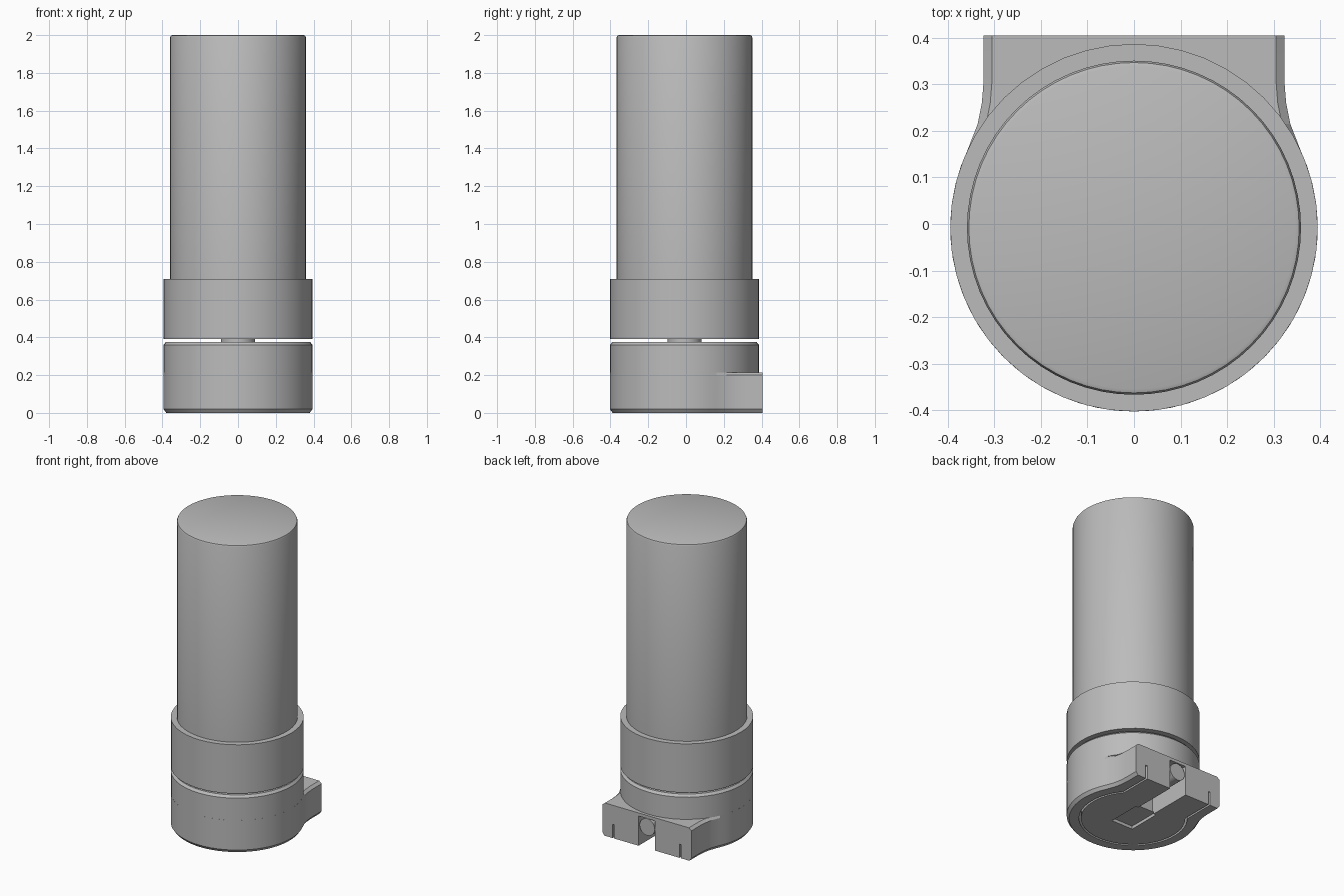
import bpy, bmesh
from math import sin, cos, atan2, pi, radians

cube = bpy.data.objects.get("Cube")
if cube:
    bpy.data.objects.remove(cube, do_unlink=True)

AXIS_Y = -0.008
BODY_R = 0.395
BACK = 0.405

grey = bpy.data.materials.new("plain_grey")
grey.use_nodes = True
grey.diffuse_color = (0.5, 0.5, 0.5, 1)
grey.node_tree.nodes["Principled BSDF"].inputs["Base Color"].default_value = (0.5, 0.5, 0.5, 1)


def finish(bm, name):
    bmesh.ops.recalc_face_normals(bm, faces=bm.faces)
    mesh = bpy.data.meshes.new(name)
    bm.to_mesh(mesh)
    bm.free()
    mesh.materials.append(grey)
    obj = bpy.data.objects.new(name, mesh)
    bpy.context.collection.objects.link(obj)
    return obj


def loft(name, loops):
    """Skin a stack of equal-length point loops and cap both ends."""
    bm = bmesh.new()
    rings = [[bm.verts.new(p) for p in loop] for loop in loops]
    n = len(rings[0])
    for a, b in zip(rings, rings[1:]):
        for i in range(n):
            j = (i + 1) % n
            bm.faces.new((a[i], a[j], b[j], b[i]))
    bm.faces.new(rings[0][::-1])
    bm.faces.new(rings[-1])
    return finish(bm, name)


def turned(name, profile, sides):
    """Round part from (radius, z) pairs about the main axis."""
    return loft(name, [[(r * cos(2 * pi * i / sides), AXIS_Y + r * sin(2 * pi * i / sides), z)
                        for i in range(sides)] for r, z in profile])


def prism(name, outline, z0, z1):
    return loft(name, [[(x, y, z) for x, y in outline] for z in (z0, z1)])


def box(name, half_w, y0, y1, z0, z1):
    return prism(name, [(-half_w, y0), (half_w, y0), (half_w, y1), (-half_w, y1)], z0, z1)


def smooth(obj):
    bpy.ops.object.select_all(action='DESELECT')
    obj.select_set(True)
    bpy.context.view_layer.objects.active = obj
    bpy.ops.object.shade_smooth_by_angle(angle=radians(25))


def cut(obj, cutter):
    cutter.hide_render = True
    bpy.context.view_layer.objects.active = obj
    mod = obj.modifiers.new("cut", 'BOOLEAN')
    mod.operation = 'DIFFERENCE'
    mod.solver = 'EXACT'
    mod.object = cutter
    bpy.ops.object.modifier_apply(modifier=mod.name)
    bpy.data.objects.remove(cutter, do_unlink=True)


def front_arc(radius, start, steps):
    """Arc from the right shoulder round the front to the left shoulder."""
    sweep = pi + 2 * start
    return [(radius * cos(start - sweep * i / steps),
             AXIS_Y + radius * sin(start - sweep * i / steps)) for i in range(steps + 1)]


# Base foot: round front flaring into a straight block at the back
neck = [(0.323, BACK), (0.323, 0.31), (0.327, 0.26), (0.336, 0.215)]
shoulder = atan2(0.168, 0.357)
arc = front_arc(BODY_R, shoulder, 40)


def foot_loop(z, neck_inset, arc_inset):
    k = 1 - arc_inset / BODY_R
    right = [(x - neck_inset, y, z) for x, y in neck]
    middle = [(x * k, AXIS_Y + (y - AXIS_Y) * k, z) for x, y in arc]
    left = [(-x, y, z) for x, y, z in reversed(right)]
    return right + middle + left


foot = loft("base_foot", [foot_loop(0, 0.015, 0.015), foot_loop(0.02, 0, 0),
                          foot_loop(0.2, 0, 0), foot_loop(0.215, 0.018, 0)])

# Narrow keyhole groove under the foot, running out through the back face
outer, inner = [
    [(w, BACK + 0.02)] + front_arc(r, atan2((r * r - w * w) ** 0.5, w), 40) + [(-w, BACK + 0.02)]
    for r, w in ((0.322, 0.249), (0.31, 0.237))]
cut(foot, prism("groove_cutter", outer + inner[::-1], -0.02, 0.09))

# Cable channel and shallow pocket under the foot
cut(foot, box("channel_cutter", 0.06, 0.1, BACK + 0.02, -0.02, 0.195))
cut(foot, box("pocket_cutter", 0.078, -0.11, 0.11, -0.02, 0.02))
smooth(foot)

# Cable plug lying in the channel
bm = bmesh.new()
bmesh.ops.create_cone(bm, cap_ends=True, segments=24, radius1=0.055, radius2=0.055, depth=0.28)
for v in bm.verts:
    x, y, z = v.co
    v.co = (x, 0.262 - z, 0.137 + y)
smooth(finish(bm, "cable_plug"))

# Stacked round parts
smooth(turned("base_body", [(BODY_R, 0.215), (BODY_R, 0.36), (0.382, 0.375)], 48))
smooth(turned("pivot_neck", [(0.09, 0.37), (0.09, 0.4)], 32))
smooth(turned("collar_ring", [(BODY_R, 0.39), (BODY_R, 0.71)], 48))
smooth(turned("main_cylinder", [(0.359, 0.7), (0.359, 1.988), (0.355, 1.997), (0.347, 2.0)], 64))
